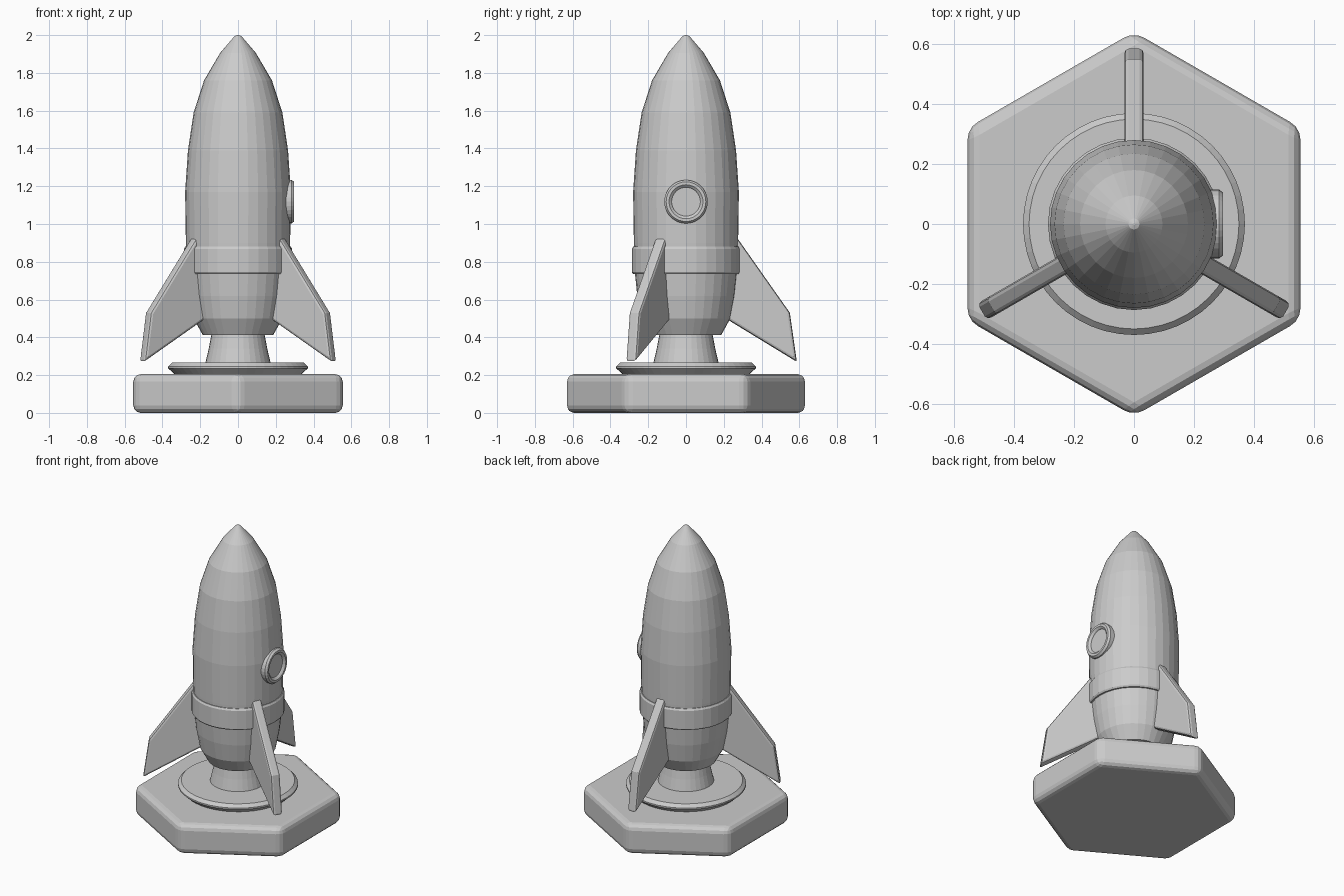
import bpy, bmesh, math
from mathutils import Matrix

if "Cube" in bpy.data.objects:
    bpy.data.objects.remove(bpy.data.objects["Cube"])


def make_object(name, bm, bevel=0, segments=2):
    bmesh.ops.recalc_face_normals(bm, faces=bm.faces)
    me = bpy.data.meshes.new(name)
    bm.to_mesh(me)
    bm.free()
    ob = bpy.data.objects.new(name, me)
    bpy.context.collection.objects.link(ob)
    if bevel:
        mod = ob.modifiers.new("bevel", 'BEVEL')
        mod.width = bevel
        mod.segments = segments
        mod.limit_method = 'ANGLE'
    return ob


def lathe(name, profile, sides=32, matrix=None, bevel=0):
    """Revolve (radius, height) points around z and cap both ends."""
    bm = bmesh.new()
    rings = []
    for r, z in profile:
        rings.append([bm.verts.new((r * math.cos(a), r * math.sin(a), z))
                      for a in (2 * math.pi * i / sides for i in range(sides))])
    for lo, hi in zip(rings, rings[1:]):
        for i in range(sides):
            j = (i + 1) % sides
            bm.faces.new((lo[i], lo[j], hi[j], hi[i]))
    bm.faces.new(rings[0])
    bm.faces.new(rings[-1])
    if matrix:
        bm.transform(matrix)
    return make_object(name, bm, bevel)


# hexagonal base, corners toward front and back
bm = bmesh.new()
bmesh.ops.create_cone(bm, cap_ends=True, segments=6, radius1=0.641,
                      radius2=0.641, depth=0.205,
                      matrix=Matrix.Translation((0, 0, 0.1025)))
top = max(v.co.y for v in bm.verts)
if top < 0.6:
    bm.transform(Matrix.Rotation(math.pi / 6, 4, 'Z'))
make_object("base", bm, 0.04, 3)

# launch disc and flared stand
lathe("base_disc", [(0.33, 0.2), (0.37, 0.236), (0.37, 0.246), (0.35, 0.266)], 48)
lathe("stand", [(0.175, 0.255), (0.155, 0.34), (0.138, 0.43)])

# rocket hull and raised band
lathe("hull", [(0.187, 0.413), (0.235, 0.5), (0.258, 0.62), (0.27, 0.735),
               (0.276, 0.9), (0.28, 1.17), (0.265, 1.39), (0.235, 1.59),
               (0.18, 1.76), (0.095, 1.905), (0.018, 1.995), (0.004, 2.0)])
lathe("hull_band", [(0.24, 0.735), (0.28, 0.735), (0.287, 0.745),
                    (0.287, 0.868), (0.28, 0.88), (0.24, 0.88)])

# round window on the right side
side = Matrix.Translation((0, 0, 1.118)) @ Matrix.Rotation(math.pi / 2, 4, 'Y')
lathe("window_frame", [(0.1, 0.23), (0.115, 0.25), (0.115, 0.284), (0.105, 0.297),
                       (0.09, 0.297), (0.078, 0.287), (0.076, 0.282)], 32, side)

# three fins, every 120 degrees
outline = [(0.21, 0.985), (0.272, 0.925), (0.55, 0.53), (0.587, 0.27), (0.21, 0.5)]
for k in range(3):
    bm = bmesh.new()
    face = bm.faces.new([bm.verts.new((-0.032, y, z)) for y, z in outline])
    ext = bmesh.ops.extrude_face_region(bm, geom=[face])
    for v in ext["geom"]:
        if isinstance(v, bmesh.types.BMVert):
            v.co.x = 0.032
    bm.transform(Matrix.Rotation(2 * math.pi * k / 3, 4, 'Z'))
    make_object(f"fin_{k + 1}", bm, 0.014, 2)
